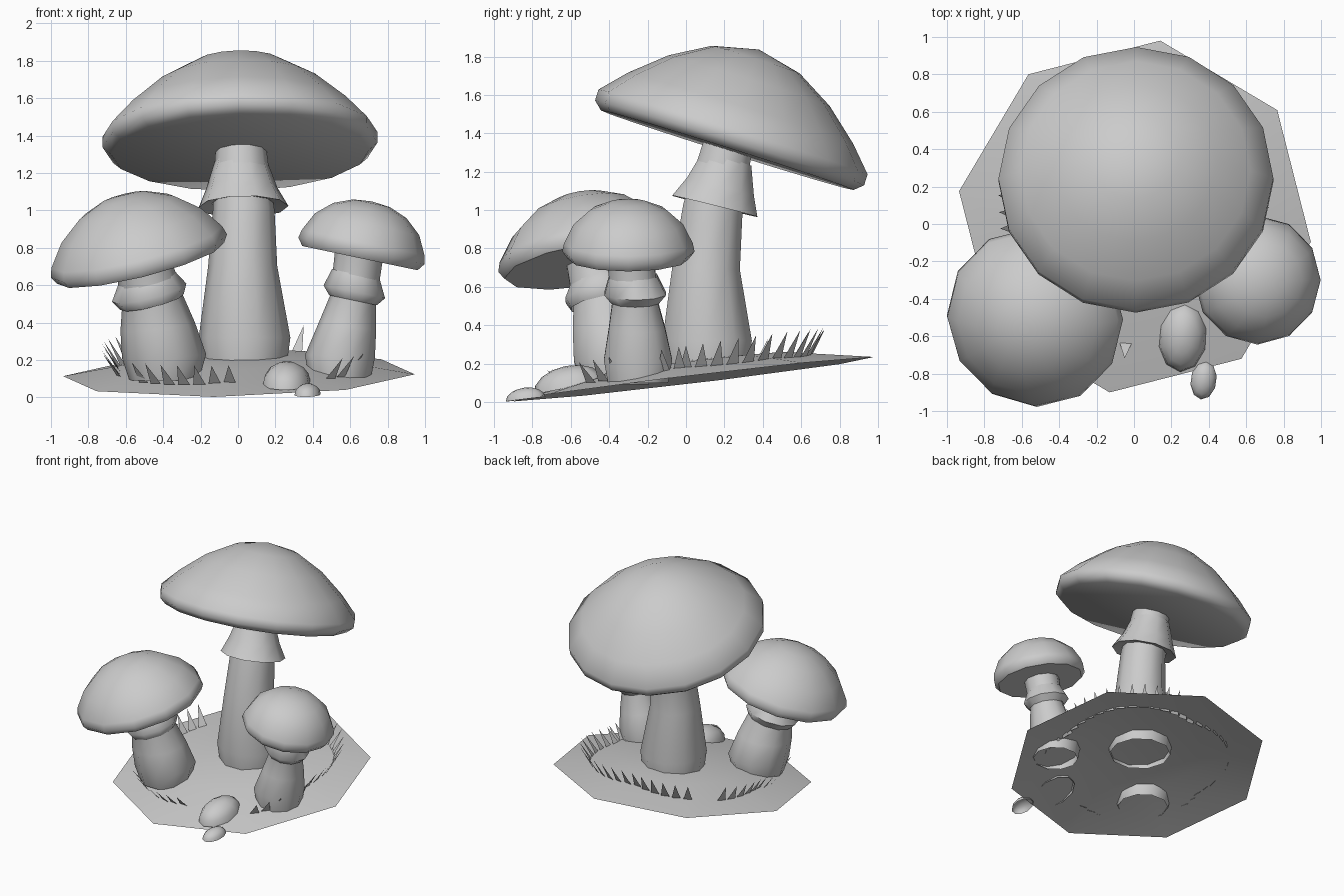
import bpy, bmesh, math
from mathutils import Vector, Matrix

if "Cube" in bpy.data.objects:
    bpy.data.objects.remove(bpy.data.objects["Cube"])

# the whole model is one plain light grey
GREY = bpy.data.materials.new("light grey")
GREY.diffuse_color = (0.6, 0.6, 0.6, 1)
GREY.use_nodes = True
GREY.node_tree.nodes["Principled BSDF"].inputs["Base Color"].default_value = GREY.diffuse_color


def finish(bm, name, angle=None):
    me = bpy.data.meshes.new(name)
    bm.to_mesh(me)
    bm.free()
    ob = bpy.data.objects.new(name, me)
    bpy.context.collection.objects.link(ob)
    me.materials.append(GREY)
    if angle:
        bpy.ops.object.select_all(action='DESELECT')
        ob.select_set(True)
        bpy.context.view_layer.objects.active = ob
        bpy.ops.object.shade_smooth_by_angle(angle=math.radians(angle))
    return ob


def loft(bm, rings, sides):
    """Skin rings given as (centre, radius, normal); a radius of 0 makes a tip."""
    prev = None
    for c, r, n in rings:
        rot = Vector((0, 0, 1)).rotation_difference(Vector(n).normalized())
        if r == 0:
            cur = [bm.verts.new(c)]
        else:
            cur = [bm.verts.new(Vector(c) + rot @ Vector((r * math.cos(a), r * math.sin(a), 0)))
                   for a in (2 * math.pi * i / sides for i in range(sides))]
        if prev:
            for i in range(sides):
                j = (i + 1) % sides
                if len(cur) == 1:
                    bm.faces.new((prev[i], prev[j], cur[0]))
                elif len(prev) == 1:
                    bm.faces.new((prev[0], cur[j], cur[i]))
                else:
                    bm.faces.new((prev[i], prev[j], cur[j], cur[i]))
        prev = cur


def mushroom(name, base, normal, cap, stem, skirt, cap_sides, stem_sides):
    n = Vector(normal).normalized()
    base = Vector(base)

    # cap: flat underside, rolled rim and dome along the tilted axis
    bm = bmesh.new()
    loft(bm, [(base, 0, n)] + [(base + n * h, r, n) for r, h in cap], cap_sides)
    finish(bm, name + "_cap", 52)

    # stem and skirt: rings as (x, y, z, radius, share of cap tilt)
    for part, rings in (("stem", stem), ("skirt", skirt)):
        bm = bmesh.new()
        loft(bm, [((x, y, z), r, Vector((0, 0, 1)).lerp(n, t)) for x, y, z, r, t in rings], stem_sides)
        finish(bm, name + "_" + part, 60)


mushroom("large_mushroom", (0.012, 0.215, 1.312), (-0.02, 0.315, 1),
         [(0.69, 0), (0.735, 0.04), (0.735, 0.10), (0.615, 0.23), (0.44, 0.38), (0.24, 0.495), (0, 0.55)],
         [(0.035, 0.11, 0.17, 0.225, 0), (0.035, 0.11, 0.32, 0.245, 0), (0.025, 0.105, 0.70, 0.185, 0.2),
          (0.03, 0.14, 1.0, 0.165, 0.7), (0.015, 0.22, 1.34, 0.135, 1)],
         [(0.02, 0.15, 1.04, 0.16, 0.8), (0.03, 0.15, 1.02, 0.24, 0.8), (0.02, 0.18, 1.12, 0.19, 0.9),
          (0.015, 0.215, 1.27, 0.138, 1)], 16, 10)

mushroom("left_mushroom", (-0.52, -0.493, 0.718), (-0.25, -0.17, 1),
         [(0.46, 0), (0.485, 0.04), (0.47, 0.09), (0.385, 0.21), (0.26, 0.31), (0.13, 0.365), (0, 0.38)],
         [(-0.395, -0.37, 0.09, 0.185, 0), (-0.395, -0.37, 0.22, 0.225, 0.2), (-0.43, -0.40, 0.38, 0.20, 0.5),
          (-0.46, -0.43, 0.52, 0.165, 1), (-0.51, -0.48, 0.73, 0.15, 1)],
         [(-0.46, -0.43, 0.51, 0.175, 1), (-0.475, -0.435, 0.56, 0.205, 1), (-0.49, -0.45, 0.64, 0.155, 1)],
         12, 10)

mushroom("right_mushroom", (0.652, -0.30, 0.745), (0.21, 0, 1),
         [(0.315, 0), (0.345, 0.04), (0.335, 0.085), (0.285, 0.185), (0.20, 0.26), (0.10, 0.30), (0, 0.31)],
         [(0.545, -0.25, 0.10, 0.165, 0), (0.545, -0.25, 0.22, 0.187, 0.2), (0.585, -0.255, 0.38, 0.155, 0.6),
          (0.615, -0.265, 0.52, 0.125, 1), (0.645, -0.29, 0.75, 0.13, 1)],
         [(0.615, -0.265, 0.52, 0.13, 1), (0.622, -0.265, 0.565, 0.168, 1), (0.63, -0.275, 0.66, 0.13, 1)],
         12, 10)


# ground: tilted octagonal mound, open below
def ground_z(x, y, raise_by=0):
    return 0.114 + 0.12 * y + 0.0225 * x + raise_by


bm = bmesh.new()
prev = None
for r, up in ((0.95, 0), (0.47, 0.085)):
    cur = []
    for i in range(8):
        a = math.radians(-8.2 + 45 * i)
        x, y = 0.005 + r * math.cos(a), 0.04 + r * math.sin(a)
        cur.append(bm.verts.new((x, y, ground_z(x, y, up))))
    if prev:
        for i in range(8):
            bm.faces.new((prev[i], prev[(i + 1) % 8], cur[(i + 1) % 8], cur[i]))
    prev = cur
top = bm.verts.new((0.005, 0.04, ground_z(0, 0.04, 0.105)))
for i in range(8):
    bm.faces.new((prev[i], prev[(i + 1) % 8], top))
finish(bm, "ground", 40)

# grass: a broken ring of triangular blades leaning outwards
bm = bmesh.new()
for deg in range(0, 360, 7):
    if 198 < deg < 224 or 267 < deg < 312 or 129 < deg < 142:
        continue
    a = math.radians(deg)
    out, side = Vector((math.cos(a), math.sin(a), 0)), Vector((-math.sin(a), math.cos(a), 0))
    p = out * (0.62 + 0.08 * abs(math.sin(2 * a)))
    p.z = ground_z(p.x, p.y, 0.035)
    tip = p + out * 0.09 + Vector((0, 0, 0.13 + 0.03 * math.sin(a)))
    bm.faces.new([bm.verts.new(v) for v in (p - side * 0.035, p + side * 0.035, tip)])
finish(bm, "grass_blades")

# stones: squashed half spheres resting on the slope
for name, loc, size, turn, tilt in (("large_stone", (0.26, -0.605, 0.075), (0.13, 0.19, 0.115), -4, 11),
                                    ("small_stone", (0.372, -0.835, 0.015), (0.07, 0.105, 0.06), -8, 7)):
    bm = bmesh.new()
    bmesh.ops.create_uvsphere(bm, u_segments=10, v_segments=8, radius=1)
    bmesh.ops.delete(bm, geom=[v for v in bm.verts if v.co.z < -0.01], context='VERTS')
    m = (Matrix.Translation(loc) @ Matrix.Rotation(math.radians(turn), 4, 'Z')
         @ Matrix.Rotation(math.radians(tilt), 4, 'X') @ Matrix.Diagonal((*size, 1)))
    bmesh.ops.transform(bm, matrix=m, verts=bm.verts)
    for v in bm.verts:
        v.co.z = max(v.co.z, 0)
    finish(bm, name, 60)
